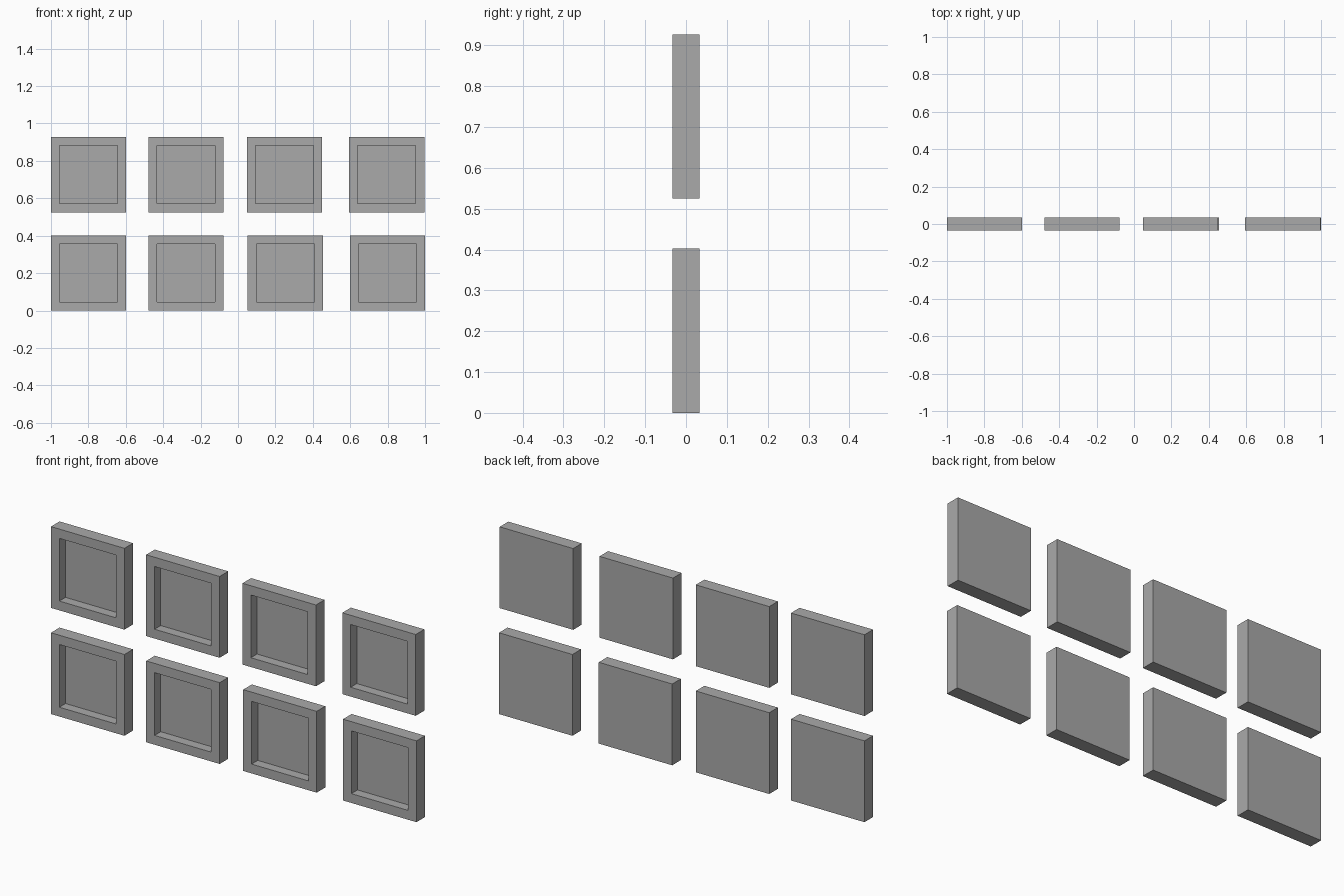
import bpy
import bmesh
from mathutils import Matrix, Vector

default = bpy.data.objects.get("Cube")
if default:
    bpy.data.objects.remove(default, do_unlink=True)

SIZE, THICK = 0.402, 0.067
BORDER, RECESS = 0.065, 0.048

grey = bpy.data.materials.new("mid grey")
grey.use_nodes = True
colour = (0.4, 0.4, 0.4, 1)
grey.diffuse_color = colour
grey.node_tree.nodes["Principled BSDF"].inputs["Base Color"].default_value = colour


def framed_panel(name, x, z):
    """Square slab with a square recess in its front face."""
    bm = bmesh.new()
    bmesh.ops.create_cube(bm, size=1, matrix=Matrix.Diagonal((SIZE, THICK, SIZE, 1)))
    bm.normal_update()
    front = min(bm.faces, key=lambda f: f.calc_center_median().y)
    # Border, then the recess floor pushed straight back
    bmesh.ops.inset_region(bm, faces=[front], thickness=BORDER)
    floor = bmesh.ops.extrude_discrete_faces(bm, faces=[front])["faces"][0]
    bmesh.ops.translate(bm, verts=floor.verts, vec=Vector((0, RECESS, 0)))
    bmesh.ops.recalc_face_normals(bm, faces=bm.faces)
    mesh = bpy.data.meshes.new(name)
    bm.to_mesh(mesh)
    bm.free()
    mesh.materials.append(grey)
    panel = bpy.data.objects.new(name, mesh)
    panel.location = (x, 0, z)
    bpy.context.collection.objects.link(panel)


# Two rows of four panels
rows = {
    "lower": (SIZE / 2, (-0.799, -0.278, 0.253, 0.799)),
    "upper": (0.726, (-0.799, -0.278, 0.249, 0.795)),
}
for row, (z, columns) in rows.items():
    for i, x in enumerate(columns, 1):
        framed_panel(f"{row}_panel_{i}", x, z)
